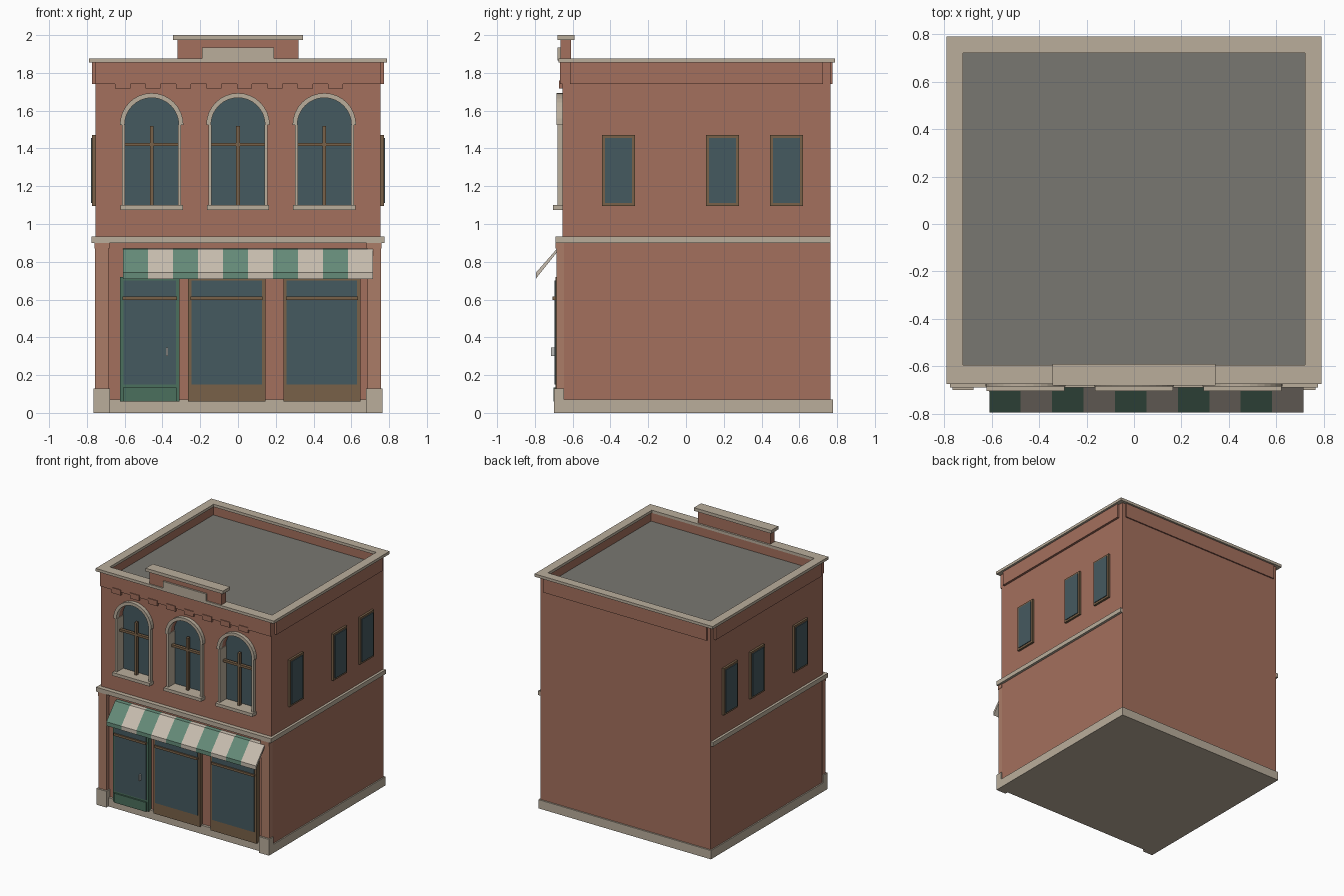
import bpy, bmesh, math
from mathutils import Vector

if "Cube" in bpy.data.objects:
    bpy.data.objects.remove(bpy.data.objects["Cube"])


def mat(name, r, g, b):
    m = bpy.data.materials.new(name)
    m.diffuse_color = (r, g, b, 1)
    m.use_nodes = True
    m.node_tree.nodes["Principled BSDF"].inputs["Base Color"].default_value = m.diffuse_color
    return m


BRICK = mat("brick", 0.37, 0.16, 0.11)
PALE = mat("pale_brick", 0.41, 0.20, 0.135)
STONE = mat("stone", 0.49, 0.42, 0.33)
GLASS = mat("glass", 0.06, 0.10, 0.115)
GREEN = mat("door_green", 0.07, 0.16, 0.11)
STRIPE = mat("awning_green", 0.13, 0.26, 0.19)
CREAM = mat("awning_cream", 0.58, 0.51, 0.43)
WOOD = mat("wood", 0.19, 0.12, 0.065)
ROOF = mat("roof_grey", 0.19, 0.185, 0.165)
METAL = mat("metal", 0.5, 0.5, 0.48)


def prism(name, pts, vec, m):
    """Closed outline swept along a vector."""
    bm = bmesh.new()
    f = bm.faces.new([bm.verts.new(p) for p in pts])
    ext = bmesh.ops.extrude_face_region(bm, geom=[f])
    top = [v for v in ext["geom"] if isinstance(v, bmesh.types.BMVert)]
    bmesh.ops.translate(bm, vec=Vector(vec), verts=top)
    bmesh.ops.recalc_face_normals(bm, faces=bm.faces)
    me = bpy.data.meshes.new(name)
    bm.to_mesh(me)
    bm.free()
    me.materials.append(m)
    ob = bpy.data.objects.new(name, me)
    bpy.context.collection.objects.link(ob)
    return ob


def box(name, x0, x1, y0, y1, z0, z1, m):
    return prism(name, [(x0, y0, z0), (x1, y0, z0), (x1, y1, z0), (x0, y1, z0)],
                 (0, 0, z1 - z0), m)


def arc(cx, r, z, n=16):
    return [(cx + r * math.cos(math.pi * i / n), z + r * math.sin(math.pi * i / n))
            for i in range(n + 1)]


def front(name, xz, y0, y1, m):
    return prism(name, [(x, y0, z) for x, z in xz], (0, y1 - y0, 0), m)


# Main brick body, base and belt course
body = box("body", -0.755, 0.755, -0.655, 0.765, 0.02, 1.78, BRICK)
box("base", -0.765, 0.765, -0.675, 0.777, 0, 0.07, STONE)
box("belt_course", -0.775, 0.775, -0.69, 0.764, 0.90, 0.935, STONE)

# Arched upper windows, recessed into the front wall
SPRING = 1.525
for i, cx in enumerate((-0.457, 0, 0.457)):
    outline = [(cx - 0.145, 1.09), (cx + 0.145, 1.09)] + arc(cx, 0.145, SPRING)
    cutter = front("window_cutter", outline, -0.75, -0.59, BRICK)
    cutter.hide_render = True
    mod = body.modifiers.new("opening", "BOOLEAN")
    mod.operation, mod.solver, mod.object = "DIFFERENCE", "EXACT", cutter
    bpy.context.view_layer.objects.active = body
    bpy.ops.object.modifier_apply(modifier=mod.name)
    bpy.data.objects.remove(cutter)
    front(f"arched_glass_{i}", outline, -0.60, -0.585, GLASS)
    front(f"arch_hood_{i}", arc(cx, 0.168, SPRING) + arc(cx, 0.143, SPRING)[::-1],
          -0.685, -0.65, STONE)
    for s in (-1, 1):
        a, b = sorted((cx + s * 0.14, cx + s * 0.156))
        box(f"arched_jamb_{i}", a, b, -0.68, -0.60, 1.10, SPRING, STONE)
    box(f"arched_sill_{i}", cx - 0.165, cx + 0.165, -0.705, -0.60, 1.075, 1.10, STONE)
    box(f"window_mullion_{i}", cx - 0.01, cx + 0.01, -0.645, -0.62, 1.10, 1.52, WOOD)
    box(f"window_crossbar_{i}", cx - 0.142, cx + 0.142, -0.645, -0.62, 1.412, 1.43, WOOD)

# Side windows, mirrored left and right
for s in (-1, 1):
    for y0 in (-0.445, 0.105, 0.445):
        for name, inset, out, m in (("side_frame", 0, 0.772, WOOD),
                                    ("side_glass", 0.016, 0.778, GLASS)):
            a, b = sorted((s * 0.74, s * out))
            box(name, a, b, y0 + inset, y0 + 0.175 - inset,
                1.095 + inset, 1.47 - inset, m)

# Parapet walls, frieze bands and dentils
box("parapet_front", -0.755, 0.755, -0.655, -0.60, 1.77, 1.86, BRICK)
box("parapet_back", -0.755, 0.755, 0.73, 0.765, 1.77, 1.86, BRICK)
box("frieze_front", -0.755, 0.755, -0.666, -0.65, 1.74, 1.86, BRICK)
box("frieze_back", -0.725, 0.725, 0.76, 0.775, 1.74, 1.86, BRICK)
for s in (-1, 1):
    a, b = sorted((s * 0.73, s * 0.755))
    box("parapet_side", a, b, -0.655, 0.765, 1.77, 1.86, BRICK)
    a, b = sorted((s * 0.75, s * 0.773))
    box("frieze_side", a, b, -0.615, 0.725, 1.74, 1.86, BRICK)
for i in range(8):
    x = -0.65 + i * 0.161
    box(f"dentil_{i}", x, x + 0.08, -0.672, -0.65, 1.717, 1.76, BRICK)

# Roof deck and coping ring
box("roof_deck", -0.735, 0.735, -0.61, 0.74, 1.775, 1.785, ROOF)
box("coping_front", -0.79, 0.79, -0.675, -0.595, 1.855, 1.877, STONE)
box("coping_back", -0.79, 0.79, 0.72, 0.79, 1.855, 1.877, STONE)
for s in (-1, 1):
    a, b = sorted((s * 0.72, s * 0.79))
    box("coping_side", a, b, -0.595, 0.72, 1.855, 1.877, STONE)

# Raised centre pediment
box("pediment", -0.32, 0.32, -0.665, -0.61, 1.87, 1.98, BRICK)
box("pediment_cap", -0.343, 0.343, -0.68, -0.59, 1.975, 2.0, STONE)
box("pediment_plaque", -0.19, 0.19, -0.679, -0.66, 1.865, 1.935, STONE)

# Corner pilasters
for s in (-1, 1):
    for name, x0, x1, y, z0, z1, m in (
            ("pilaster", 0.685, 0.757, -0.685, 0.05, 0.90, PALE),
            ("pilaster_foot", 0.677, 0.765, -0.70, 0, 0.13, STONE),
            ("pilaster_cap", 0.681, 0.76, -0.69, 0.87, 0.90, PALE)):
        a, b = sorted((s * x0, s * x1))
        box(name, a, b, y, -0.645, z0, z1, m)

# Shopfront: door and two display windows
for name, x0, x1, m in (("door", -0.625, -0.31, GREEN),
                        ("shop_window_a", -0.265, 0.145, WOOD),
                        ("shop_window_b", 0.24, 0.648, WOOD)):
    box(name + "_frame", x0, x1, -0.69, -0.65, 0.06, 0.72, m)
    box(name + "_glass", x0 + 0.018, x1 - 0.018, -0.696, -0.68, 0.15, 0.70, GLASS)
    box(name + "_transom", x0 + 0.014, x1 - 0.014, -0.706, -0.68, 0.597, 0.615, WOOD)
box("door_kick_panel", -0.61, -0.325, -0.702, -0.68, 0.06, 0.135, GREEN)
box("door_handle", -0.38, -0.371, -0.716, -0.69, 0.30, 0.347, METAL)

# Striped awning
profile = [(-0.65, 0.87), (-0.685, 0.867), (-0.795, 0.742), (-0.795, 0.71),
           (-0.685, 0.848), (-0.65, 0.85)]
W = 1.325 / 10
for i in range(10):
    x = -0.61 + i * W
    prism(f"awning_stripe_{i}", [(x, y, z) for y, z in profile], (W, 0, 0),
          CREAM if i % 2 else STRIPE)
